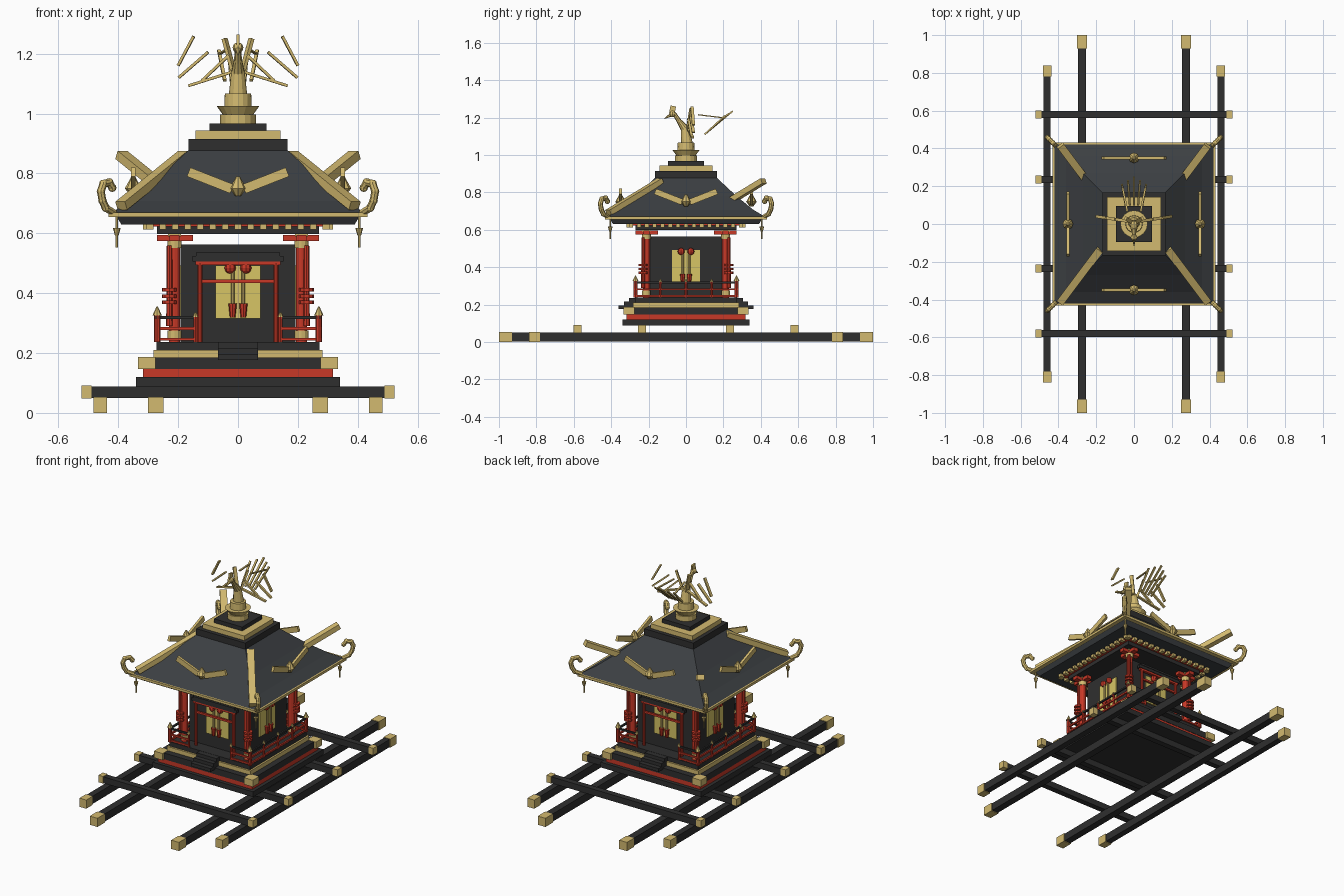
import bpy, bmesh, math
from mathutils import Matrix, Vector

if "Cube" in bpy.data.objects:
    bpy.data.objects.remove(bpy.data.objects["Cube"])


def material(name, rgb):
    m = bpy.data.materials.new(name)
    m.diffuse_color = (*rgb, 1)
    m.use_nodes = True
    m.node_tree.nodes["Principled BSDF"].inputs["Base Color"].default_value = m.diffuse_color
    return m


BLACK = material("black_lacquer", (.028, .028, .028))
ROOF = material("roof_lacquer", (.045, .05, .055))
GOLD = material("gold", (.65, .49, .16))
DOOR = material("door_gold", (.68, .56, .13))
RED = material("red_lacquer", (.58, .04, .02))
turn = Matrix.Identity(4)   # rotation applied to everything built on one side


def finish(name, bm, mat, smooth=False):
    bmesh.ops.transform(bm, matrix=turn, verts=bm.verts)
    bmesh.ops.recalc_face_normals(bm, faces=bm.faces)
    me = bpy.data.meshes.new(name)
    bm.to_mesh(me)
    bm.free()
    me.materials.append(mat)
    ob = bpy.data.objects.new(name, me)
    bpy.context.collection.objects.link(ob)
    return ob


def box(name, x, y, z, mat):
    """Box from (min, max) pairs."""
    bm = bmesh.new()
    c = [(p[0] + p[1]) / 2 for p in (x, y, z)]
    s = [p[1] - p[0] for p in (x, y, z)]
    bmesh.ops.create_cube(bm, size=1, matrix=Matrix.Translation(c) @ Matrix.Diagonal((*s, 1)))
    return finish(name, bm, mat)


def slab(name, r, z0, z1, mat):
    return box(name, (-r, r), (-r, r), (z0, z1), mat)


def bar(name, a, b, w, h, mat):
    """Rectangular bar running from a to b."""
    a, b = Vector(a), Vector(b)
    bm = bmesh.new()
    q = (b - a).to_track_quat('X', 'Z').to_matrix().to_4x4()
    bmesh.ops.create_cube(bm, size=1, matrix=Matrix.Translation((a + b) / 2) @ q
                          @ Matrix.Diagonal(((b - a).length, w, h, 1)))
    return finish(name, bm, mat)


def rod(name, a, b, r0, r1, mat, n=10):
    """Round or tapered rod from a to b."""
    a, b = Vector(a), Vector(b)
    bm = bmesh.new()
    q = (b - a).to_track_quat('Z', 'Y').to_matrix().to_4x4()
    bmesh.ops.create_cone(bm, cap_ends=True, segments=n, radius1=r0, radius2=r1,
                          depth=(b - a).length, matrix=Matrix.Translation((a + b) / 2) @ q)
    return finish(name, bm, mat)


def post(name, x, y, z0, z1, r0, r1, mat, n=10):
    return rod(name, (x, y, z0), (x, y, z1), r0, r1, mat, n)


def ball(name, c, r, mat):
    bm = bmesh.new()
    bmesh.ops.create_uvsphere(bm, u_segments=8, v_segments=6, radius=r, matrix=Matrix.Translation(c))
    return finish(name, bm, mat)


# Carrying poles and cross beams with gold end caps
for s in (-1, 1):
    for x, end, w, cap in ((.275, 1, .022, .07), (.46, .84, .019, .06)):
        box("carrying_pole", (s*x - w, s*x + w), (-end + .01, end - .01), (.003, .05), BLACK)
        for e in (-1, 1):
            ys = sorted((e*(end - cap), e*end))
            box("pole_cap", (s*x - w - .004, s*x + w + .004), ys, (0, .053), GOLD)
    for y in (.235, .58):
        box("cross_beam", (-.51, .51), (s*y - .018, s*y + .018), (.05, .088), BLACK)
        for e in (-1, 1):
            box("beam_cap", sorted((e*.49, e*.522)), (s*y - .021, s*y + .021), (.048, .091), GOLD)

# Stepped base
slab("base_plinth", .34, .088, .12, BLACK)
slab("base_red_band", .318, .12, .147, RED)
slab("base_black_band", .32, .147, .185, BLACK)
slab("base_gold_band", .283, .185, .21, GOLD)
slab("base_floor", .272, .21, .237, BLACK)
for sx in (-1, 1):
    for sy in (-1, 1):
        box("base_corner_cap", sorted((sx*.275, sx*.334)), sorted((sy*.275, sy*.334)), (.146, .187), GOLD)

# Shrine body
slab("shrine_body", .192, .237, .563, BLACK)

# Eave underside layers, then the concave hipped roof
slab("eave_inner", .27, .598, .622, BLACK)
slab("eave_red_band", .3, .622, .632, RED)
bm = bmesh.new()
rings = []
for r, z in ((.39, .63), (.405, .655), (.425, .668), (.36, .707), (.27, .78), (.165, .878)):
    rings.append([bm.verts.new((a*r, b*r, z)) for a, b in ((-1, -1), (1, -1), (1, 1), (-1, 1))])
for lo, hi in zip(rings, rings[1:]):
    for i in range(4):
        bm.faces.new((lo[i], lo[(i+1) % 4], hi[(i+1) % 4], hi[i]))
bm.faces.new(rings[0])
bm.faces.new(rings[-1])
finish("roof", bm, ROOF)

# Parts repeated on all four sides
for k in range(4):
    turn = Matrix.Rotation(k*math.pi/2, 4, 'Z')
    box("eave_gold_rim", (-.432, .432), (-.432, -.408), (.655, .67), GOLD)
    for i in range(15):
        x = -.294 + i*.042
        box("rafter_end", (x - .011, x + .011), (-.318, -.29), (.612, .632), GOLD)
    # door with hanging tassels
    box("door", (-.075, .075), (-.2, -.19), (.315, .492), DOOR)
    box("door_split", (-.003, .003), (-.203, -.19), (.315, .492), GOLD)
    for s in (-1, 1):
        ball("tassel_knot", (s*.026, -.21, .484), .019, RED)
        post("tassel_cord", s*.017, -.21, .36, .485, .006, .006, GOLD, 8)
        post("tassel", s*.018, -.21, .318, .365, .009, .014, RED, 8)
        # roof chevron arms
        bar("roof_chevron", (s*.165, -.35, .805), (s*.02, -.35, .748), .015, .032, GOLD)
    post("chevron_boss_top", 0, -.35, .75, .79, .028, .006, GOLD, 8)
    post("chevron_boss_bottom", 0, -.35, .725, .75, .01, .028, GOLD, 8)
    # corner column with bracket, cords and eave fittings
    c = -.212
    post("column", c, c, .237, .575, .019, .019, RED, 12)
    post("column_foot", c, c, .25, .275, .023, .023, GOLD, 12)
    post("column_head", c, c, .55, .577, .024, .024, GOLD, 12)
    box("bracket_arm_x", (-.27, -.15), (c - .016, c + .016), (.575, .595), RED)
    box("bracket_arm_y", (c - .016, c + .016), (-.27, -.15), (.575, .595), RED)
    box("bracket_block", (c - .022, c + .022), (c - .022, c + .022), (.59, .607), GOLD)
    d = -.229
    post("corner_cord", d, d, .29, .56, .011, .009, RED, 8)
    for z in (.37, .39, .412):
        post("cord_knot", d, d, z - .006, z + .006, .025, .025, RED, 10)
    post("bell_rod", -.405, -.405, .552, .655, .004, .004, GOLD, 6)
    post("bell", -.405, -.405, .592, .618, .006, .013, GOLD, 8)
    curl = [(.415, .668), (.442, .685), (.453, .71), (.458, .74), (.45, .765), (.43, .77), (.42, .752)]
    for (p, z), (p2, z2) in zip(curl, curl[1:]):
        rod("eave_curl", (-p, -p, z), (-p2, -p2, z2), .013, .013, GOLD, 8)
        ball("eave_curl_joint", (-p2, -p2, z2), .014, GOLD)
    # railing: open in the middle on front and back, continuous on the sides
    post("railing_corner_post", -.27, -.27, .237, .328, .011, .011, RED, 8)
    post("railing_finial", -.27, -.27, .325, .356, .016, .002, GOLD, 8)
    spans = ((-.28, -.142), (.142, .28)) if k % 2 == 0 else ((-.28, .28),)
    for a, b in spans:
        for z, mat in ((.318, BLACK), (.282, RED), (.246, RED)):
            bar("railing", (a, -.27, z), (b, -.27, z), .01, .01, mat)
    for x in (-.142, .142) if k % 2 == 0 else (-.137, 0, .137):
        post("railing_post", x, -.27, .237, .322, .007, .007, RED, 8)
        post("railing_post_cap", x, -.27, .32, .336, .01, .003, GOLD, 8)
    if k % 2 == 0:
        # steps and gate on front and back
        for i in range(3):
            box("step", (-.067, .067), (-.36 + i*.028, -.25), (.176 + i*.02, .196 + i*.02), BLACK)
        for s in (-1, 1):
            post("gate_post", s*.127, -.222, .237, .5, .009, .009, RED, 10)
        bar("gate_tie", (-.13, -.222, .44), (.13, -.222, .44), .012, .012, RED)
        bar("gate_red_beam", (-.142, -.222, .5), (.142, -.222, .5), .016, .012, RED)
        bar("gate_lintel", (-.152, -.222, .515), (.152, -.222, .515), .022, .018, BLACK)
        bar("gate_lintel_top", (-.14, -.222, .53), (.14, -.222, .53), .028, .012, BLACK)
turn = Matrix.Identity(4)

# Corner ridge bars: the front pair follow the roof, the rear pair flare upward
for s in (-1, 1):
    bar("front_ridge", (s*.18, -.135, .862), (s*.39, -.415, .692), .04, .03, GOLD)
    bar("rear_ridge", (s*.18, .135, .692), (s*.39, .415, .862), .04, .03, GOLD)

# Roof crown and pedestal
slab("crown_lower", .166, .873, .915, BLACK)
slab("crown_gold", .142, .915, .943, GOLD)
slab("crown_upper", .095, .943, .967, BLACK)
post("pedestal_drum", 0, 0, .965, .997, .06, .06, GOLD, 16)
post("pedestal_flare", 0, 0, .995, 1.026, .05, .072, GOLD, 16)
post("pedestal_neck", 0, 0, 1.024, 1.067, .046, .044, GOLD, 16)

# Bird finial
rod("bird_body", (0, .005, 1.06), (0, -.005, 1.145), .031, .022, GOLD, 12)
rod("bird_breast", (0, 0, 1.13), (0, -.035, 1.18), .024, .014, GOLD, 10)
rod("bird_neck", (0, -.03, 1.17), (0, -.065, 1.225), .014, .01, GOLD, 8)
ball("bird_head", (0, -.072, 1.22), .018, GOLD)
rod("bird_beak", (0, -.08, 1.215), (0, -.115, 1.195), .01, .002, GOLD, 6)
bar("bird_crest", (0, -.075, 1.225), (0, -.068, 1.262), .01, .03, GOLD)
for s in (-1, 1):
    for x0, z0, x1, z1 in ((.148, 1.258, .2, 1.16), (.1, 1.205, .198, 1.12),
                           (0, 1.145, .165, 1.093), (.03, 1.195, .12, 1.11)):
        bar("wing_feather", (s*x0, .01 + x0*.15, z0), (s*x1, .01 + x1*.15, z1), .016, .009, GOLD)
    bar("wing_root", (s*.012, .01, 1.13), (s*.045, .03, 1.25), .02, .012, GOLD)
    bar("tail_side_plume", (s*.035, .065, 1.215), (s*.06, .19, 1.2), .01, .006, GOLD)
for i in range(-2, 3):
    bar("tail_feather", (i*.022, .1, 1.11), (i*.032, .25 - abs(i)*.02, 1.235 - abs(i)*.012), .011, .008, GOLD)
